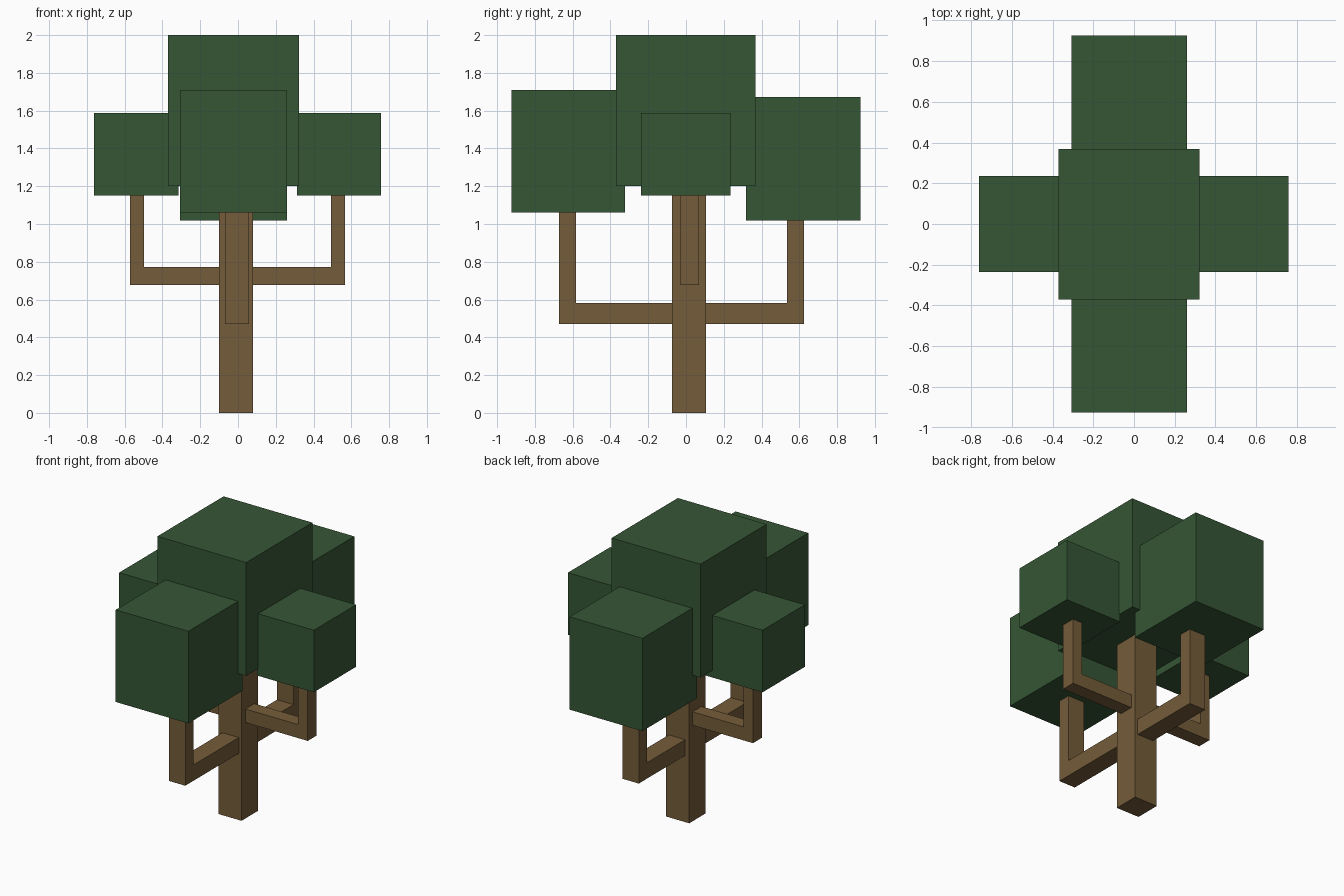
import bpy, bmesh
from mathutils import Vector

if "Cube" in bpy.data.objects:
    bpy.data.objects.remove(bpy.data.objects["Cube"])


def material(name, color):
    m = bpy.data.materials.new(name)
    m.diffuse_color = (*color, 1)
    m.use_nodes = True
    m.node_tree.nodes["Principled BSDF"].inputs["Base Color"].default_value = m.diffuse_color
    return m


LEAF = material("leaf green", (0.036, 0.093, 0.036))
BARK = material("bark brown", (0.178, 0.107, 0.042))


def finish(name, bm, mat):
    bmesh.ops.recalc_face_normals(bm, faces=bm.faces)
    mesh = bpy.data.meshes.new(name)
    bm.to_mesh(mesh)
    bm.free()
    mesh.materials.append(mat)
    bpy.context.collection.objects.link(bpy.data.objects.new(name, mesh))


def box(name, lo, hi, mat):
    lo, hi = Vector(lo), Vector(hi)
    bm = bmesh.new()
    bmesh.ops.create_cube(bm, size=1)
    bmesh.ops.scale(bm, vec=hi - lo, verts=bm.verts)
    bmesh.ops.translate(bm, vec=(lo + hi) / 2, verts=bm.verts)
    finish(name, bm, mat)


def branch(name, axis, root, inner, outer, bottom, elbow, top, side):
    """L-shaped profile along one axis, extruded across the other."""
    profile = [(root, bottom), (outer, bottom), (outer, top),
               (inner, top), (inner, elbow), (root, elbow)]
    place = (lambda a, s, z: (a, s, z)) if axis == "x" else (lambda a, s, z: (s, a, z))
    bm = bmesh.new()
    face = bm.faces.new([bm.verts.new(place(a, side[0], z)) for a, z in profile])
    new = bmesh.ops.extrude_face_region(bm, geom=[face])["geom"]
    bmesh.ops.translate(bm, vec=place(0, side[1] - side[0], 0),
                        verts=[v for v in new if isinstance(v, bmesh.types.BMVert)])
    finish(name, bm, BARK)


# Trunk
box("trunk", (-0.10, -0.075, 0), (0.08, 0.107, 1.21), BARK)

# Bent branches: the x pair sits higher than the y pair
X_SIDE, Y_SIDE = (-0.031, 0.069), (-0.069, 0.059)
branch("left_branch", "x", -0.10, -0.497, -0.571, 0.677, 0.772, 1.16, X_SIDE)
branch("right_branch", "x", 0.08, 0.492, 0.566, 0.677, 0.772, 1.16, X_SIDE)
branch("front_branch", "y", -0.075, -0.582, -0.672, 0.47, 0.582, 1.07, Y_SIDE)
branch("back_branch", "y", 0.107, 0.534, 0.625, 0.47, 0.582, 1.03, Y_SIDE)

# Foliage blocks
box("crown_foliage", (-0.37, -0.37, 1.2), (0.323, 0.368, 2.0), LEAF)
box("left_foliage", (-0.762, -0.237, 1.15), (-0.316, 0.235, 1.588), LEAF)
box("right_foliage", (0.313, -0.237, 1.15), (0.758, 0.235, 1.588), LEAF)
box("front_foliage", (-0.307, -0.925, 1.06), (0.26, -0.322, 1.71), LEAF)
box("back_foliage", (-0.307, 0.318, 1.018), (0.26, 0.925, 1.673), LEAF)
